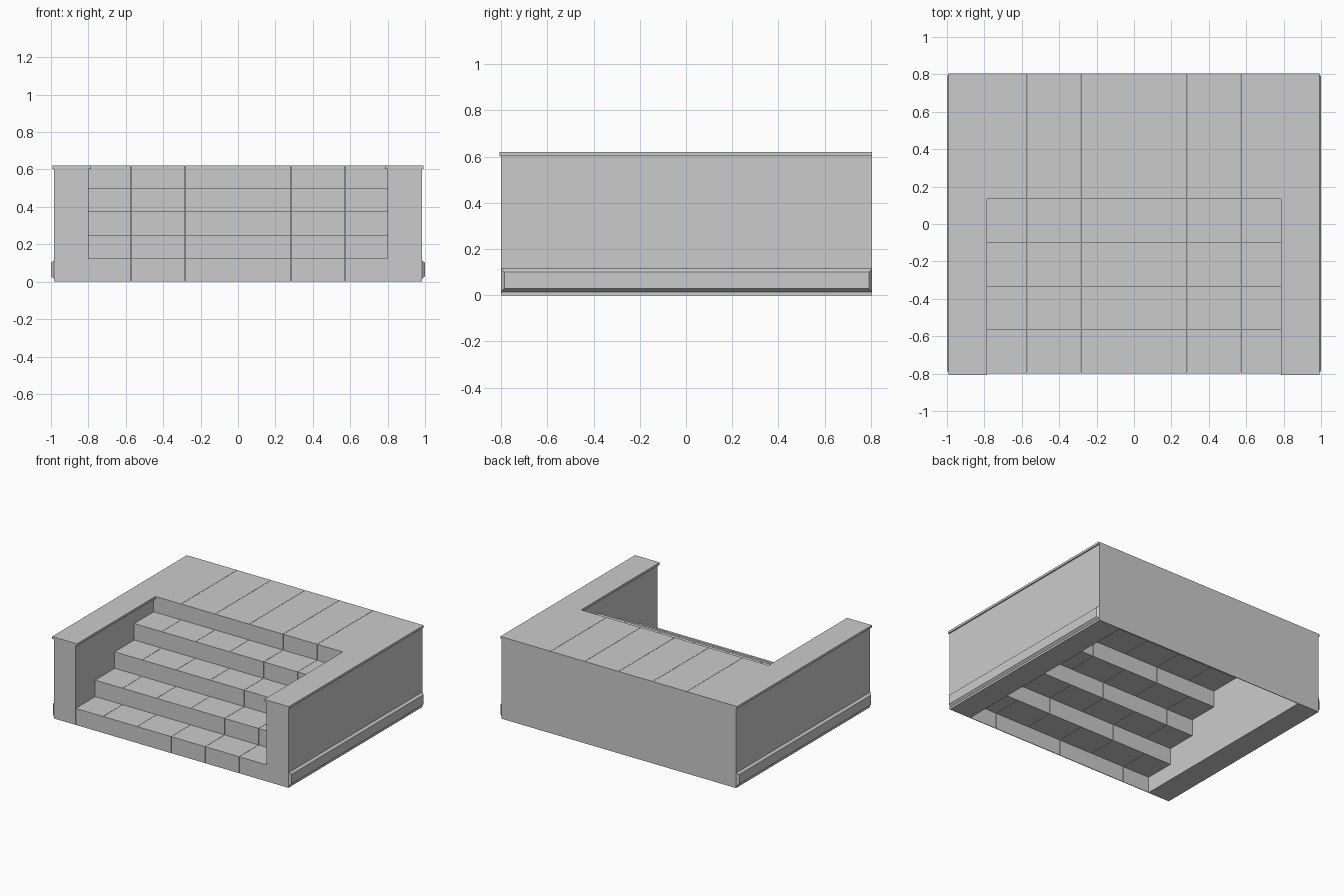
import bpy, bmesh

cube = bpy.data.objects.get("Cube")
if cube:
    bpy.data.objects.remove(cube, do_unlink=True)

stone = bpy.data.materials.new("grey stone")
stone.use_nodes = True
COLOUR = (0.6, 0.6, 0.6, 1)
stone.diffuse_color = COLOUR
stone.node_tree.nodes["Principled BSDF"].inputs["Base Color"].default_value = COLOUR

FRONT, BACK = -0.8, 0.805
TOP, CAP_BOTTOM = 0.62, 0.603
INNER, OUTER = 0.8, 0.983
LANDING = 0.133
STEPS = 5


def finish(name, bm):
    bmesh.ops.recalc_face_normals(bm, faces=bm.faces)
    mesh = bpy.data.meshes.new(name)
    bm.to_mesh(mesh)
    bm.free()
    mesh.materials.append(stone)
    obj = bpy.data.objects.new(name, mesh)
    bpy.context.collection.objects.link(obj)
    return obj


def prism(name, points, offset):
    """Extrude a flat outline along an offset."""
    bm = bmesh.new()
    face = bm.faces.new([bm.verts.new(p) for p in points])
    new = bmesh.ops.extrude_face_region(bm, geom=[face])["geom"]
    bmesh.ops.translate(bm, vec=offset,
                        verts=[v for v in new if isinstance(v, bmesh.types.BMVert)])
    return finish(name, bm)


def box(name, x0, x1, y0, y1, z0, z1):
    return prism(name, [(x0, y0, z0), (x1, y0, z0), (x1, y1, z0), (x0, y1, z0)],
                 (0, 0, z1 - z0))


def stair_strip(name, x0, x1, profile):
    """Thin folded sheet following the step profile, hollow beneath."""
    bm = bmesh.new()
    rows = [(bm.verts.new((x0, y, z)), bm.verts.new((x1, y, z))) for y, z in profile]
    for (a, b), (c, d) in zip(rows, rows[1:]):
        bm.faces.new((a, b, d, c))
    mesh = bpy.data.meshes.new(name)
    bm.to_mesh(mesh)
    bm.free()
    mesh.materials.append(stone)
    obj = bpy.data.objects.new(name, mesh)
    bpy.context.collection.objects.link(obj)
    shell = obj.modifiers.new("thickness", 'SOLIDIFY')
    shell.thickness = 0.005
    shell.offset = -1
    shell.use_even_offset = True


# Step profile: riser then tread, ending in the landing
profile = []
run = (LANDING - FRONT) / (STEPS - 1)
for i in range(STEPS):
    y = FRONT + run * i
    profile += [(y, 0.125 * i), (y, min(0.125 * (i + 1), TOP))]
landing_profile = profile + [(BACK, TOP)]

# Columns of slabs with hairline seams
seams = [-INNER, -0.57, -0.285, 0, 0.285, 0.57, INNER]
gap = 0.001
for i, (a, b) in enumerate(zip(seams, seams[1:])):
    edge = i in (0, len(seams) - 2)
    stair_strip(f"step_slabs_{i + 1}", a + gap, b - gap,
                profile if edge else landing_profile)

# Thin back wall
box("back_wall", -OUTER, OUTER, BACK - 0.005, BACK, 0, TOP - 0.001)

for side, s in (("left", 1), ("right", -1)):
    # Solid side wall
    box(f"{side}_wall", s * INNER, s * OUTER, FRONT, BACK - 0.005, 0, CAP_BOTTOM)

    # Overhanging coping that widens into the landing
    outline = [(0.785, -0.807), (0.992, -0.807), (0.992, BACK),
               (0.571, BACK), (0.571, LANDING), (0.785, LANDING)]
    prism(f"{side}_coping", [(s * x, y, CAP_BOTTOM) for x, y in outline],
          (0, 0, TOP - CAP_BOTTOM))

    # Bevelled skirting along the outside
    bm = bmesh.new()
    loops = []
    for x, inset in ((OUTER, 0), (1.0, 0.014)):
        y0, y1, z0, z1 = FRONT + inset, BACK - inset, 0.015 + inset, 0.115 - inset
        loops.append([bm.verts.new((s * x, y, z))
                      for y, z in ((y0, z0), (y1, z0), (y1, z1), (y0, z1))])
    for loop in loops:
        bm.faces.new(loop)
    for k in range(4):
        n = (k + 1) % 4
        bm.faces.new((loops[0][k], loops[0][n], loops[1][n], loops[1][k]))
    finish(f"{side}_skirting", bm)
